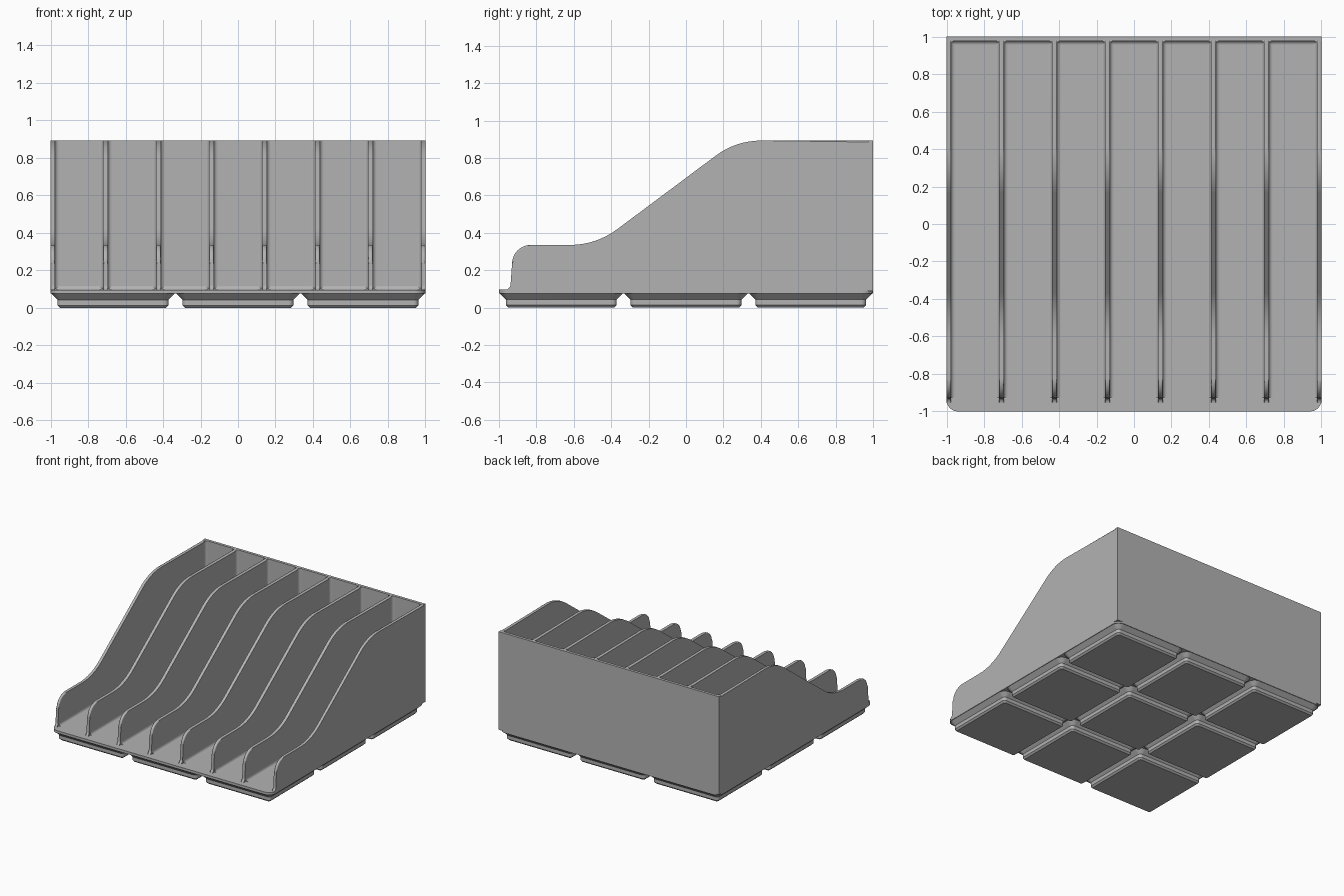
import bpy, bmesh
from math import sin, cos, radians

if "Cube" in bpy.data.objects:
    bpy.data.objects.remove(bpy.data.objects["Cube"])

FLOOR, TOP = 0.096, 0.893        # floor and rim heights
UNDER = 0.088                    # walls sink slightly into the base plate
WALL, EDGE = 0.025, 0.023        # divider and outer wall thickness
BACK = 1 - EDGE                  # inner face of the back wall
PITCH = 2 / 3
SLOTS = 7
SLOT_W = (2 - 2 * EDGE - (SLOTS - 1) * WALL) / SLOTS

grey = bpy.data.materials.new("plain grey")
grey.use_nodes = True
colour = (0.45, 0.45, 0.45, 1)
grey.diffuse_color = colour
grey.node_tree.nodes["Principled BSDF"].inputs["Base Color"].default_value = colour


def arc(cx, cy, r, start, end, steps=6):
    angles = [radians(start + (end - start) * i / steps) for i in range(steps + 1)]
    return [(cx + r * cos(a), cy + r * sin(a)) for a in angles]


def rounded_square(half, r):
    c = half - r
    return (arc(c, c, r, 0, 90) + arc(-c, c, r, 90, 180)
            + arc(-c, -c, r, 180, 270) + arc(c, -c, r, 270, 360))


def add_prism(bm, points, axis, lo, hi):
    """Extrude a 2D outline along one axis; returns the new faces."""
    place = {"x": lambda p, d: (d, p[0], p[1]),
             "y": lambda p, d: (p[0], d, p[1]),
             "z": lambda p, d: (p[0], p[1], d)}[axis]
    rings = [[bm.verts.new(place(p, d)) for p in points] for d in (lo, hi)]
    return add_skin(bm, rings)


def add_skin(bm, rings):
    n = len(rings[0])
    for a, b in zip(rings, rings[1:]):
        for i in range(n):
            j = (i + 1) % n
            bm.faces.new((a[i], a[j], b[j], b[i]))
    return [bm.faces.new(rings[0]), bm.faces.new(rings[-1])]


def finish(bm, name):
    bmesh.ops.recalc_face_normals(bm, faces=bm.faces)
    mesh = bpy.data.meshes.new(name)
    bm.to_mesh(mesh)
    bm.free()
    mesh.materials.append(grey)
    ob = bpy.data.objects.new(name, mesh)
    bpy.context.collection.objects.link(ob)
    bpy.ops.object.select_all(action="DESELECT")
    ob.select_set(True)
    bpy.context.view_layer.objects.active = ob
    bpy.ops.object.shade_smooth_by_angle(angle=radians(35))
    ob.modifiers.new("even shading", "WEIGHTED_NORMAL").keep_sharp = True
    return ob


# Base plate
bm = bmesh.new()
add_prism(bm, rounded_square(1, 0.06), "z", 0.075, FLOOR)
finish(bm, "base_plate")

# Stepped feet: (height, half width, corner radius)
foot_steps = [(0, 0.283, 0.013), (0.013, 0.296, 0.026),
              (0.042, 0.296, 0.026), (0.076, 0.33, 0.06)]
for row in (-1, 0, 1):
    for col in (-1, 0, 1):
        bm = bmesh.new()
        rings = [[bm.verts.new((x + col * PITCH, y + row * PITCH, z))
                  for x, y in rounded_square(half, r)] for z, half, r in foot_steps]
        add_skin(bm, rings)
        finish(bm, f"foot_{row + 2}_{col + 2}")

# Side outline shared by all upright walls
SLOPE = 36.7
outline = [(0.99, UNDER), (-0.955, UNDER)]
outline += arc(-0.955, FLOOR + 0.025, 0.025, 270, 360, 4)
outline += arc(-0.83, 0.235, 0.1, 180, 90, 8)
outline += arc(-0.62, 0.755, 0.42, 270, 270 + SLOPE, 8)
outline += arc(0.4, TOP - 0.4, 0.4, 90 + SLOPE, 90, 8)
outline += [(0.99, TOP)]


def upright(name, lo, hi):
    bm = bmesh.new()
    caps = add_prism(bm, outline, "x", lo, hi)
    # round the exposed rim only
    rim = [e for f in caps for e in f.edges
           if max(v.co.z for v in e.verts) > 0.1 and min(v.co.y for v in e.verts) < 0.98]
    bmesh.ops.bevel(bm, geom=rim, offset=0.008, segments=3, profile=0.5,
                    affect="EDGES", clamp_overlap=False)
    finish(bm, name)


upright("right_wall", -1, -1 + EDGE)
upright("left_wall", 1 - EDGE, 1)
for i in range(1, SLOTS):
    x = -1 + EDGE + i * SLOT_W + (i - 1) * WALL
    upright(f"divider_{i}", x, x + WALL)

# Back wall
bm = bmesh.new()
add_prism(bm, [(-1, BACK), (1, BACK), (1, 1), (-1, 1)], "z", UNDER, TOP)
finish(bm, "back_wall")


def cove(u, v, su, sv, r=0.02):
    """Concave corner outline opening toward su, sv."""
    curve = arc(r, r, r, 180, 270, 4)
    return [(u, v)] + [(u + su * a, v + sv * b) for a, b in curve]


# Concave corners inside each slot
for i in range(SLOTS):
    x0 = -1 + EDGE + i * (SLOT_W + WALL)
    x1 = x0 + SLOT_W
    bm = bmesh.new()
    for x, side in ((x0, 1), (x1, -1)):
        add_prism(bm, cove(x, FLOOR, side, 1), "y", -0.925, BACK)
        add_prism(bm, cove(x, BACK, side, -1), "z", FLOOR, TOP)
    add_prism(bm, cove(BACK, FLOOR, -1, 1), "x", x0, x1)
    finish(bm, f"slot_corners_{i + 1}")
